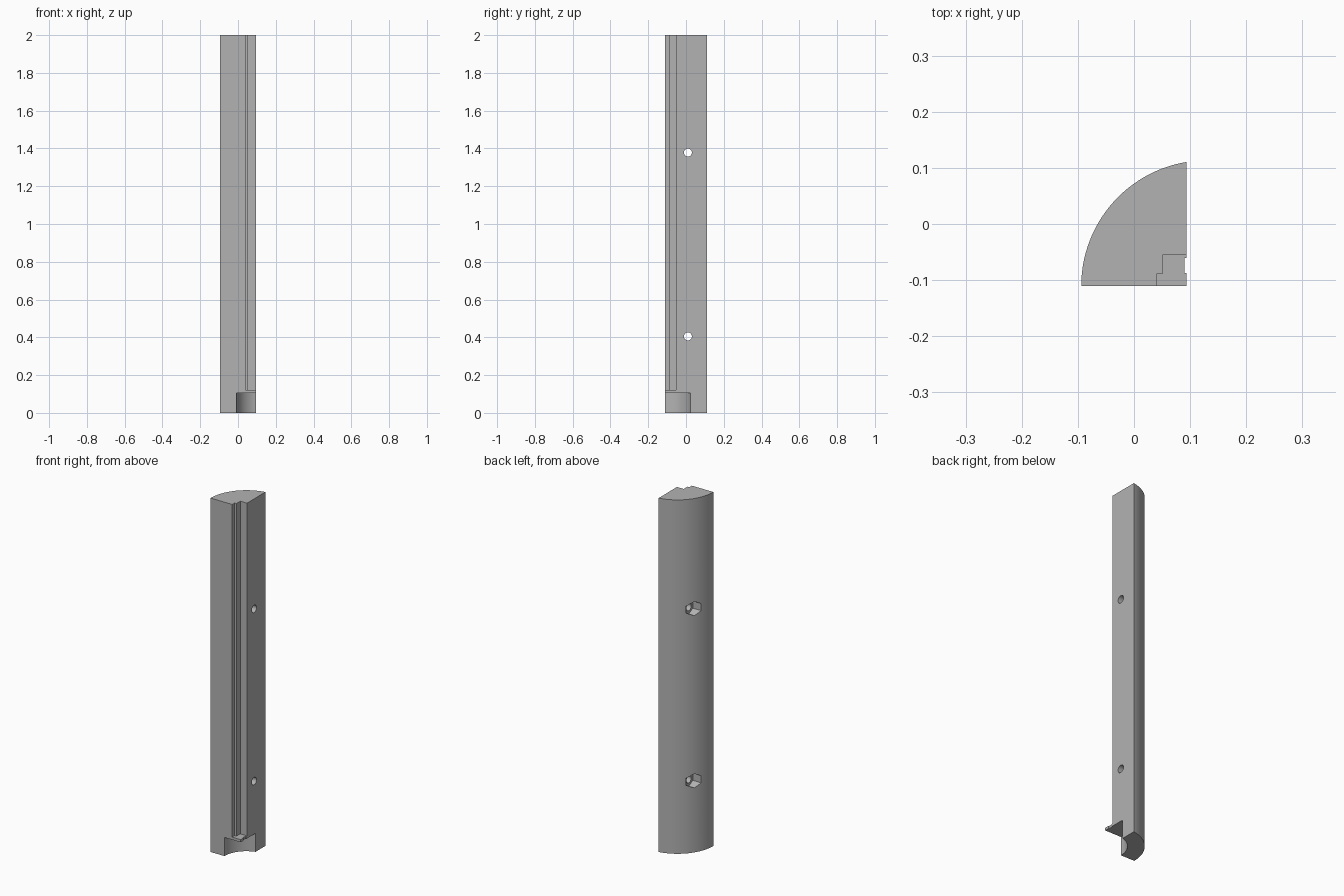
import bpy, bmesh, math
from math import sin, cos, pi

cube = bpy.data.objects.get("Cube")
if cube:
    bpy.data.objects.remove(cube, do_unlink=True)

grey = bpy.data.materials.new("plain grey")
grey.use_nodes = True
COLOUR = (0.45, 0.45, 0.45, 1)
grey.diffuse_color = COLOUR
grey.node_tree.nodes["Principled BSDF"].inputs["Base Color"].default_value = COLOUR

BACK, SIDE = 0.1105, 0.094        # half depth and half width
CX, CY, R = 0.13, -BACK, 0.224    # axis and radius of the curved face


def prism(name, points, z0, z1):
    """Extrude a closed xy outline between two heights."""
    bm = bmesh.new()
    face = bm.faces.new([bm.verts.new((x, y, z0)) for x, y in points])
    moved = bmesh.ops.extrude_face_region(bm, geom=[face])["geom"]
    verts = [v for v in moved if isinstance(v, bmesh.types.BMVert)]
    bmesh.ops.translate(bm, verts=verts, vec=(0, 0, z1 - z0))
    bmesh.ops.recalc_face_normals(bm, faces=bm.faces)
    mesh = bpy.data.meshes.new(name)
    bm.to_mesh(mesh)
    bm.free()
    mesh.materials.append(grey)
    obj = bpy.data.objects.new(name, mesh)
    bpy.context.collection.objects.link(obj)
    return obj


def arc(radius, a0, a1, steps):
    angles = [a0 + (a1 - a0) * i / steps for i in range(steps + 1)]
    return [(CX + radius * cos(a), CY + radius * sin(a)) for a in angles]


def rod(name, sides, radius, x0, x1, y, z):
    """Prism lying along x, with a corner pointing up."""
    bpy.ops.mesh.primitive_cylinder_add(
        vertices=sides, radius=radius, depth=x1 - x0,
        location=((x0 + x1) / 2, y, z), rotation=(0, pi / 2, pi))
    obj = bpy.context.object
    obj.rotation_euler = (pi / 2, 0, pi / 2)
    obj.name = name
    obj.data.materials.append(grey)
    return obj


def cut(target, cutter):
    cutter.hide_render = True
    mod = target.modifiers.new("cut", "BOOLEAN")
    mod.operation, mod.solver, mod.object = "DIFFERENCE", "EXACT", cutter
    bpy.context.view_layer.objects.active = target
    bpy.ops.object.modifier_apply(modifier=mod.name)
    bpy.data.objects.remove(cutter, do_unlink=True)


# Quarter-round post
end = math.acos((SIDE - CX) / R)
post = prism("quarter_round_post",
             arc(R, pi, end, 64) + [(SIDE, -BACK)], 0, 2)

# Stepped channel along the front corner, ending on a thin shelf
cut(post, prism("channel_cutter",
                [(0.041, -0.2), (0.041, -0.088), (0.052, -0.088),
                 (0.052, -0.054), (0.2, -0.054), (0.2, -0.2)], 0.12, 2.1))

# Shallow nick in the shelf edge
cut(post, prism("nick_cutter",
                [(0.09, -0.087), (0.09, -0.061), (0.2, -0.061), (0.2, -0.087)],
                0.08, 0.2))

# Round recess in the foot
cut(post, prism("foot_cutter", arc(0.138, 0, 2 * pi - pi / 48, 95), -0.1, 0.105))

# Bolt holes with hexagonal pockets opening on the curved face
for z in (0.405, 1.378):
    cut(post, rod("bolt_cutter", 32, 0.021, -0.3, 0.3, 0.01, z))
    cut(post, rod("pocket_cutter", 6, 0.04, -0.3, -0.025, 0.01, z))

# Smooth the curved faces, keep the edges crisp
bpy.ops.object.select_all(action="DESELECT")
post.select_set(True)
bpy.context.view_layer.objects.active = post
bpy.ops.object.shade_smooth_by_angle(angle=math.radians(25))
